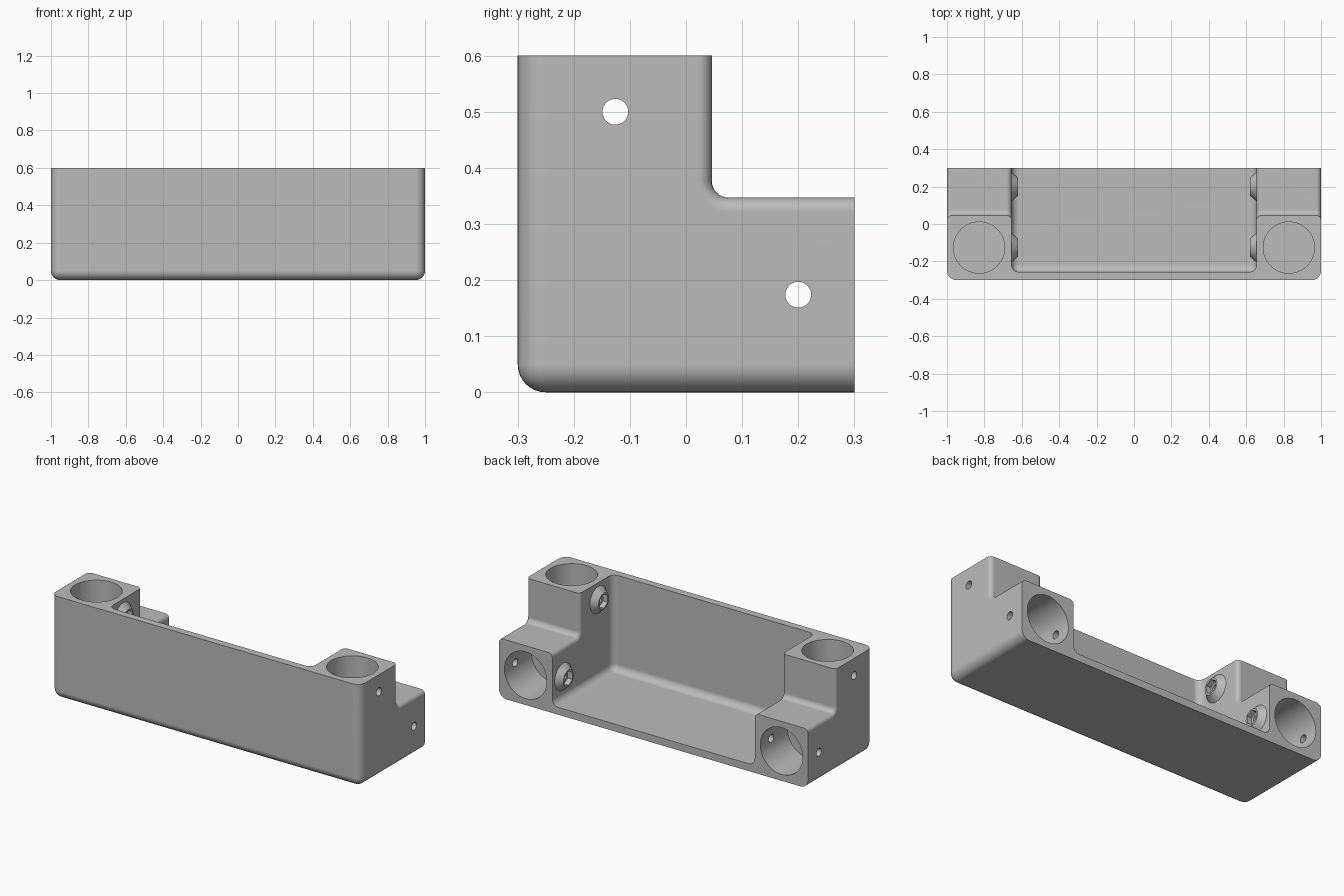
import bpy, bmesh, math
from mathutils import Vector, Matrix

old = bpy.data.objects.get("Cube")
if old:
    bpy.data.objects.remove(old, do_unlink=True)

INNER = 0.655                 # inner face of the end blocks
STEP_Y, STEP_Z = 0.046, 0.347 # step of the end blocks
BORE_X, BORE_Y, BORE_Z = 0.828, -0.126, 0.174
SCREWS = [(BORE_Y, 0.5), (0.2, BORE_Z)]

grey = bpy.data.materials.new("grey")
grey.use_nodes = True
grey.diffuse_color = (0.5, 0.5, 0.5, 1)
grey.node_tree.nodes["Principled BSDF"].inputs["Base Color"].default_value = (0.5, 0.5, 0.5, 1)


def make_object(name, bm):
    mesh = bpy.data.meshes.new(name)
    bm.to_mesh(mesh)
    bm.free()
    mesh.materials.append(grey)
    obj = bpy.data.objects.new(name, mesh)
    bpy.context.collection.objects.link(obj)
    return obj


def round_edges(bm, edges, radius, segments=8):
    bmesh.ops.bevel(bm, geom=edges, offset=radius, segments=segments,
                    profile=0.5, affect='EDGES', clamp_overlap=False)


def rounded_box(name, lo, hi, radius):
    """Box whose edges are rounded except around its top and back faces."""
    lo, hi = Vector(lo), Vector(hi)
    bm = bmesh.new()
    bmesh.ops.create_cube(bm, size=1)
    for v in bm.verts:
        v.co = (lo + hi) / 2 + v.co * (hi - lo)
    edges = []
    for e in bm.edges:
        mid = (e.verts[0].co + e.verts[1].co) / 2
        if mid.y < hi.y - 0.001 and mid.z < hi.z - 0.001:
            edges.append(e)
    round_edges(bm, edges, radius)
    return make_object(name, bm)


def rod(name, start, end, r1, r2, sides):
    start, end = Vector(start), Vector(end)
    axis = end - start
    bm = bmesh.new()
    turn = axis.to_track_quat('Z', 'Y').to_matrix().to_4x4()
    bmesh.ops.create_cone(bm, cap_ends=True, segments=sides, radius1=r1, radius2=r2,
                          depth=axis.length,
                          matrix=Matrix.Translation((start + end) / 2) @ turn)
    return make_object(name, bm)


def combine(body, tool, operation):
    mod = body.modifiers.new("join", 'BOOLEAN')
    mod.operation, mod.object, mod.solver = operation, tool, 'EXACT'
    bpy.ops.object.select_all(action='DESELECT')
    bpy.context.view_layer.objects.active = body
    body.select_set(True)
    bpy.ops.object.modifier_apply(modifier=mod.name)
    bpy.data.objects.remove(tool, do_unlink=True)


# Tray with stepped end blocks
body = rounded_box("bracket_body", (-1, -0.3, 0), (1, 0.3, 0.6), 0.05)
combine(body, rounded_box("step_cutter", (-2, STEP_Y, STEP_Z), (2, 1, 1), 0.03), 'DIFFERENCE')
combine(body, rounded_box("tray_cutter", (-INNER, -0.257, 0.043), (INNER, 1, 1), 0.04), 'DIFFERENCE')

# Soften the side edges of the steps
bm = bmesh.new()
bm.from_mesh(body.data)
bmesh.ops.remove_doubles(bm, verts=bm.verts, dist=0.0001)


def on_step_side(v):
    x = abs(v.co.x)
    return (min(abs(x - 1), abs(x - INNER)) < 0.001
            and v.co.y > STEP_Y - 0.001 and v.co.z > STEP_Z - 0.001)


side_edges = [e for e in bm.edges
              if all(on_step_side(v) for v in e.verts) and len(e.link_faces) == 2
              and e.calc_face_angle() > 1
              and abs(e.verts[0].co.x - e.verts[1].co.x) < 0.001]
round_edges(bm, side_edges, 0.025, 5)
bm.to_mesh(body.data)
bm.free()

# Tube sockets, screw bosses and screw holes at both ends
for side in (-1, 1):
    x = side * BORE_X
    combine(body, rod("top_socket", (x, BORE_Y, 0.35), (x, BORE_Y, 0.7),
                      0.137, 0.137, 64), 'DIFFERENCE')
    combine(body, rod("back_socket", (x, 0.05, BORE_Z), (x, 0.4, BORE_Z),
                      0.137, 0.137, 64), 'DIFFERENCE')
    for y, z in SCREWS:
        combine(body, rod("boss", (side * 0.665, y, z), (side * 0.62, y, z),
                          0.087, 0.048, 40), 'UNION')
        combine(body, rod("hex_pocket", (side * 0.6, y, z), (side * 0.65, y, z),
                          0.041, 0.041, 6), 'DIFFERENCE')
        combine(body, rod("screw_hole", (side * 0.6, y, z), (side * 1.1, y, z),
                          0.023, 0.023, 28), 'DIFFERENCE')

# Smooth rounded parts, keep corners crisp
bpy.ops.object.select_all(action='DESELECT')
body.select_set(True)
bpy.context.view_layer.objects.active = body
bpy.ops.object.shade_smooth_by_angle(angle=math.radians(30))
normals = body.modifiers.new("flat_faces", 'WEIGHTED_NORMAL')
normals.keep_sharp = True
